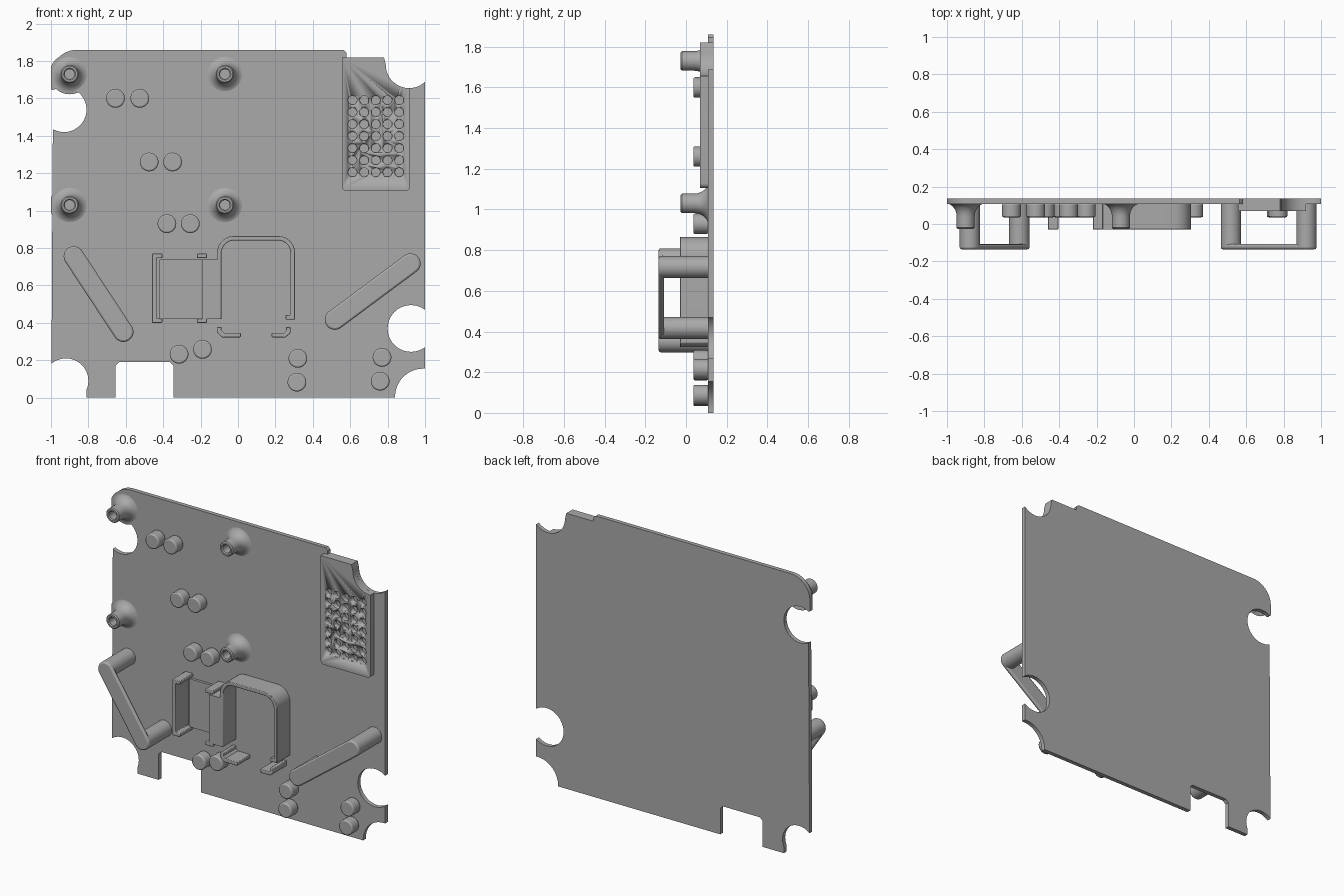
import bpy, bmesh
from math import cos, sin, pi, radians, atan2
from mathutils import Vector, Matrix

cube = bpy.data.objects.get("Cube")
if cube:
    bpy.data.objects.remove(cube, do_unlink=True)

grey = bpy.data.materials.new("plain grey")
grey.use_nodes = True
tone = (0.4, 0.4, 0.4, 1)
grey.diffuse_color = tone
grey.node_tree.nodes["Principled BSDF"].inputs["Base Color"].default_value = tone

FLOOR, BACK, RIM = 0.107, 0.135, -0.03   # plate front, plate back, wall front


def finish(name, bm, bevel=0):
    bmesh.ops.recalc_face_normals(bm, faces=bm.faces)
    mesh = bpy.data.meshes.new(name)
    bm.to_mesh(mesh)
    bm.free()
    mesh.materials.append(grey)
    ob = bpy.data.objects.new(name, mesh)
    bpy.context.collection.objects.link(ob)
    bpy.ops.object.select_all(action='DESELECT')
    bpy.context.view_layer.objects.active = ob
    ob.select_set(True)
    bpy.ops.object.shade_smooth_by_angle(angle=radians(35))
    if bevel:
        mod = ob.modifiers.new("Soft edge", 'BEVEL')
        mod.width, mod.segments = bevel, 2
        mod.limit_method, mod.angle_limit = 'ANGLE', radians(50)
    return ob


def add_prism(bm, outline, y0, y1):
    face = bm.faces.new([bm.verts.new((x, y0, z)) for x, z in outline])
    ext = bmesh.ops.extrude_face_region(bm, geom=[face], use_keep_orig=True)
    verts = [g for g in ext["geom"] if isinstance(g, bmesh.types.BMVert)]
    bmesh.ops.translate(bm, verts=verts, vec=(0, y1 - y0, 0))


def prism(name, outline, y0, y1, bevel=0):
    bm = bmesh.new()
    add_prism(bm, outline, y0, y1)
    return finish(name, bm, bevel)


def arc(cx, cz, r, a0, a1, n=20):
    """Points on an arc, angles in degrees."""
    return [(cx + r * cos(radians(a0 + (a1 - a0) * i / n)),
             cz + r * sin(radians(a0 + (a1 - a0) * i / n))) for i in range(n + 1)]


def disc(cx, cz, r, n=32):
    return arc(cx, cz, r, 0, 360, n)[:-1]


def rect(x0, x1, z0, z1):
    return [(x0, z0), (x1, z0), (x1, z1), (x0, z1)]


def strip(path, t):
    """Outline of a thin wall that follows a path."""
    pts = [Vector(p) for p in path]
    sides = ([], [])
    for i, p in enumerate(pts):
        a = (p - pts[i - 1]).normalized() if i else (pts[1] - p).normalized()
        b = (pts[i + 1] - p).normalized() if i < len(pts) - 1 else a
        na, nb = Vector((-a.y, a.x)), Vector((-b.y, b.x))
        off = (na + nb) / (1 + na.dot(nb)) * t / 2
        sides[0].append(tuple(p + off))
        sides[1].append(tuple(p - off))
    return sides[0] + sides[1][::-1]


# Base plate with its edge cutouts, traced from the lower left
outline = [(-0.81, 0), (-0.655, 0), (-0.655, 0.17), (-0.635, 0.19),
           (-0.365, 0.19), (-0.345, 0.17), (-0.345, 0), (0.84, 0)]
outline += arc(0.99, 0.005, 0.15, 178, 86)
outline += arc(0.925, 0.37, 0.125, 307, 53, 28)
outline += [(1, 1.675)]
outline += arc(0.915, 1.78, 0.125, 313, 180)
outline += [(0.78, 1.82), (0.58, 1.82), (0.58, 1.845), (0.565, 1.86)]
outline += arc(-0.86, 1.72, 0.14, 90, 180, 14)
outline += [(-1, 1.648)]
outline += arc(-0.93, 1.54, 0.12, 120, -120, 30)
outline += arc(-0.92, 0.09, 0.12, 130, -25, 24)
prism("base_plate", outline, FLOOR, BACK)

# Raised pad with a grid of blind holes
pad_outline = arc(0.58, 1.13, 0.025, 180, 270, 6) + arc(0.895, 1.13, 0.025, 270, 360, 6)
pad_outline += arc(0.915, 1.78, 0.125, 272, 180)
pad_outline += [(0.78, 1.82), (0.555, 1.82)]
pad = prism("grille_pad", pad_outline, 0.07, 0.115)
bm = bmesh.new()
for col in range(5):
    for row in range(7):
        add_prism(bm, disc(0.612 + col * 0.0625, 1.205 + row * 0.0643, 0.024, 20), 0.05, 0.1)
cutter = finish("grille_cutter", bm)
cutter.hide_render = True
mod = pad.modifiers.new("Holes", 'BOOLEAN')
mod.operation, mod.solver, mod.object = 'DIFFERENCE', 'EXACT', cutter
bpy.context.view_layer.objects.active = pad
bpy.ops.object.modifier_apply(modifier="Holes")
bpy.data.objects.remove(cutter, do_unlink=True)

# Hollow screw posts with flared feet
post_profile = [(0, 0.04), (0.026, 0.04), (0.026, -0.02), (0.032, -0.026), (0.042, -0.026), (0.048, -0.02)]
post_profile += [(0.108 - 0.06 * cos(pi / 2 * i / 8), 0.04 + 0.07 * sin(pi / 2 * i / 8)) for i in range(9)]
for cx in (-0.9, -0.07):
    for cz in (1.03, 1.73):
        bm = bmesh.new()
        verts = [bm.verts.new((r, y, 0)) for r, y in post_profile]
        edges = [bm.edges.new(pair) for pair in zip(verts, verts[1:])]
        bmesh.ops.spin(bm, geom=verts + edges, cent=(0, 0, 0), axis=(0, 1, 0),
                       angle=2 * pi, steps=32, use_merge=True)
        bmesh.ops.remove_doubles(bm, verts=bm.verts, dist=1e-4)
        bmesh.ops.translate(bm, verts=bm.verts, vec=(cx, 0, cz))
        for v in bm.verts:
            v.co.x = max(v.co.x, -1)
        finish("screw_post", bm)

# Round studs
for cx, cz in [(-0.655, 1.6), (-0.525, 1.6), (-0.475, 1.26), (-0.35, 1.26),
               (-0.38, 0.93), (-0.255, 0.93), (-0.315, 0.232), (-0.19, 0.258),
               (0.32, 0.21), (0.315, 0.083), (0.77, 0.215), (0.76, 0.088)]:
    prism("stud", disc(cx, cz, 0.05), 0.036, 0.11, 0.008)

# Handles: a round-ended bar on two round legs
for name, a, b in [("right_handle", (-0.878, 0.755), (-0.613, 0.352)),
                   ("left_handle", (0.518, 0.417), (0.922, 0.717))]:
    turn = atan2(b[1] - a[1], b[0] - a[0]) * 180 / pi
    r = 0.054
    bar = arc(*b, r, turn - 90, turn + 90, 16) + arc(*a, r, turn + 90, turn + 270, 16)
    prism(name + "_bar", bar, -0.135, -0.108, 0.01)
    for end in (a, b):
        prism(name + "_leg", disc(*end, r), -0.12, 0.11)

# Small square bracket: lipped walls around a low floor
prism("bracket_floor", rect(-0.42, -0.185, 0.42, 0.738), 0.09, 0.11)
left_path = [(-0.405, 0.758), (-0.448, 0.758), (-0.448, 0.412), (-0.405, 0.412)]
prism("bracket_outer_wall", strip(left_path, 0.024), RIM, 0.11, 0.004)
for z in (0.758, 0.412):
    prism("bracket_lip", rect(-0.22, -0.165, z - 0.012, z + 0.012), RIM, 0.11, 0.004)
prism("bracket_web", rect(-0.19, -0.095, 0.42, 0.74), RIM, 0.11)

# Arched wall with a hooked foot
arch = [(-0.1, 0.42)] + arc(-0.02, 0.773, 0.08, 180, 90, 10)
arch += arc(0.213, 0.773, 0.08, 90, 0, 10) + [(0.293, 0.43), (0.255, 0.43)]
prism("arch_wall", strip(arch, 0.024), RIM, 0.11, 0.004)

# Catches below the arch
catches = [[(-0.1, 0.378), (-0.1, 0.355), (-0.08, 0.335), (0.015, 0.335)],
           [(0.18, 0.335), (0.25, 0.335), (0.268, 0.35), (0.268, 0.378)]]
for path in catches:
    prism("arch_catch", strip(path, 0.024), RIM, 0.11, 0.004)
